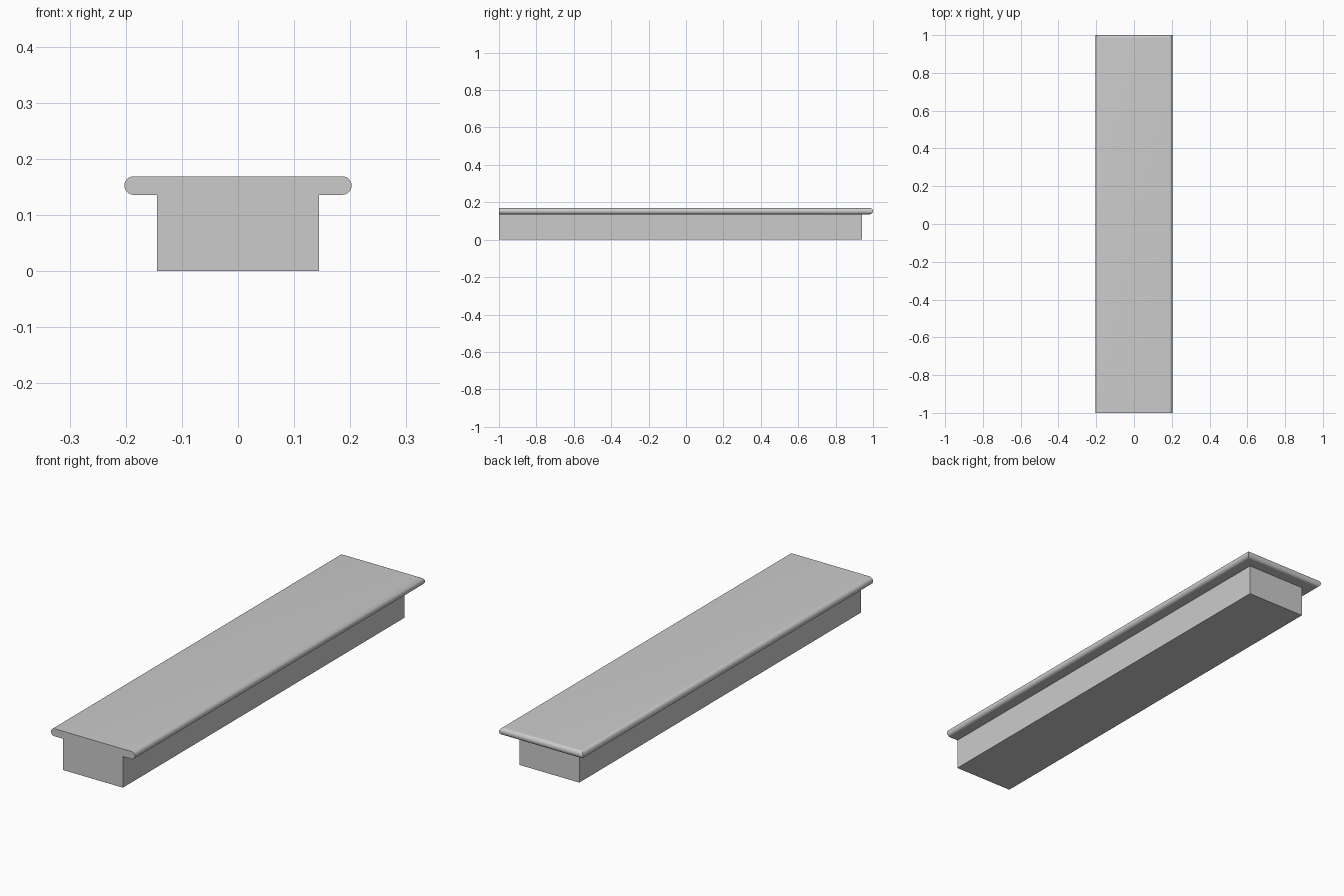
import bpy, bmesh
from math import sin, cos, pi, radians

if "Cube" in bpy.data.objects:
    bpy.data.objects.remove(bpy.data.objects["Cube"])

HALF_W, FRONT, BACK = 0.2025, -1.0, 1.0   # outer limits of the bullnosed slab
INSET = 0.058                             # how far the base sits inside the slab
UNDER, TOP = 0.136, 0.169                 # slab underside and top
R = (TOP - UNDER) / 2                     # bullnose radius
SEGS = 16

# Edge profile (inset, z): base wall, underside, half-round nosing
profile = [(INSET, 0.0), (INSET, UNDER)]
for i in range(SEGS + 1):
    a = -pi / 2 + pi * i / SEGS
    profile.append((R - R * cos(a), UNDER + R + R * sin(a)))

# Sweep the profile round left, back and right with mitred corners
bm = bmesh.new()
rings = []
for d, z in profile:
    x, y = HALF_W - d, BACK - d
    rings.append([bm.verts.new(p) for p in
                  ((x, FRONT, z), (x, y, z), (-x, y, z), (-x, FRONT, z))])
for lo, hi in zip(rings, rings[1:]):
    for k in range(3):
        bm.faces.new((lo[k], lo[k + 1], hi[k + 1], hi[k]))

# Bottom, top and flat front face
bm.faces.new(rings[0][::-1])
bm.faces.new(rings[-1])
bm.faces.new([r[0] for r in rings] + [r[3] for r in reversed(rings)])
bmesh.ops.recalc_face_normals(bm, faces=bm.faces)

mesh = bpy.data.meshes.new("stair_step")
bm.to_mesh(mesh)
bm.free()
step = bpy.data.objects.new("stair_step", mesh)
bpy.context.collection.objects.link(step)

# Smooth nosing, crisp edges elsewhere
bpy.context.view_layer.objects.active = step
step.select_set(True)
bpy.ops.object.shade_smooth_by_angle(angle=radians(30))
